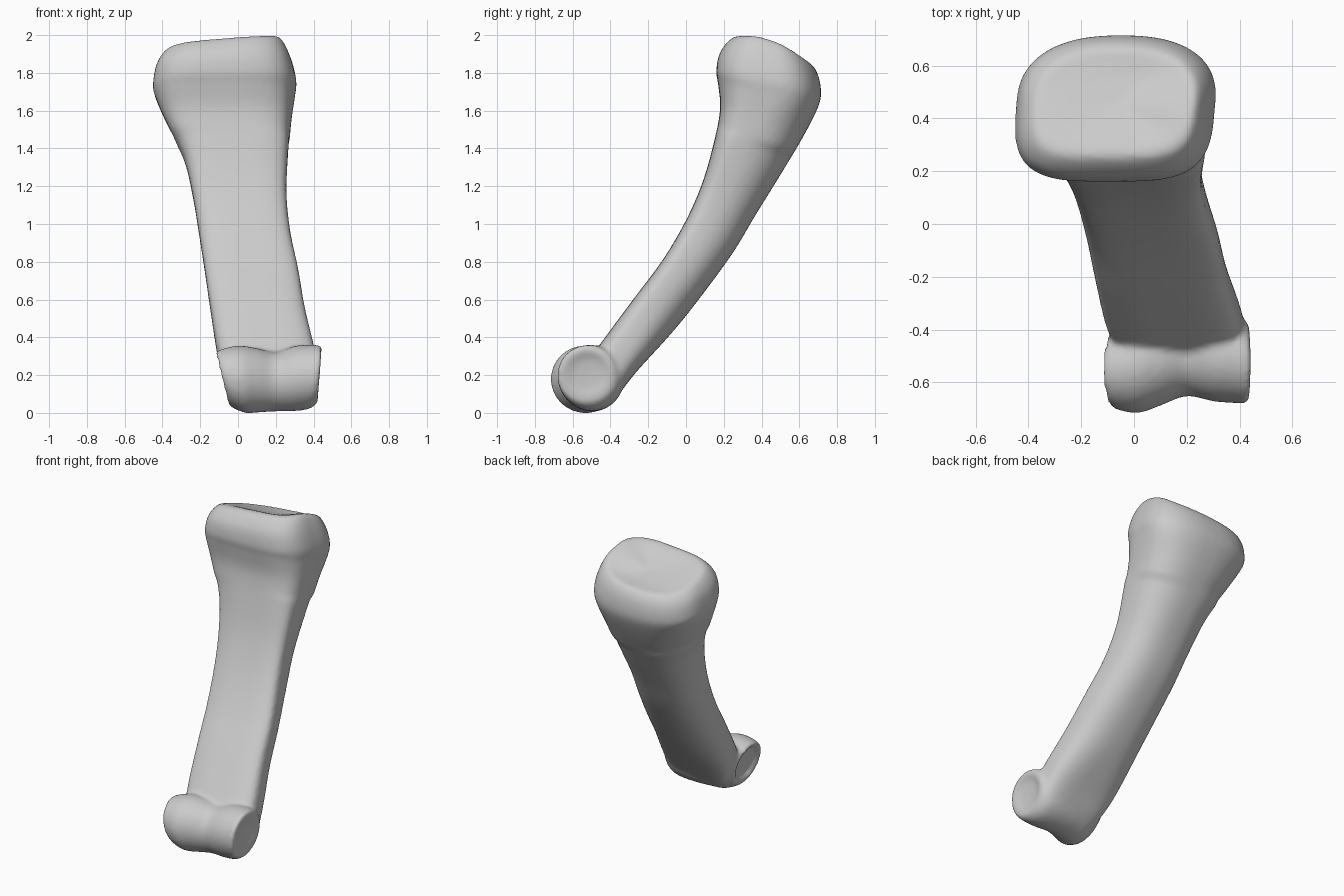
import bpy, bmesh, math

if "Cube" in bpy.data.objects:
    bpy.data.objects.remove(bpy.data.objects["Cube"])

SEG = 48

def spow(c, n):
    return math.copysign(abs(c) ** (2 / n), c)

def loft(bm, rings, start, end):
    """Skin a list of closed rings and close both ends with fans."""
    vr = [[bm.verts.new(p) for p in r] for r in rings]
    for a, b in zip(vr, vr[1:]):
        for i in range(SEG):
            j = (i + 1) % SEG
            bm.faces.new((a[i], a[j], b[j], b[i]))
    for ring, tip in ((vr[0], start), (vr[-1], end)):
        c = bm.verts.new(tip)
        for i in range(SEG):
            bm.faces.new((ring[i], ring[(i + 1) % SEG], c))

def catmull(rows, steps=5):
    """Smoothly interpolate between table rows."""
    out = []
    for i in range(len(rows) - 1):
        p = [rows[max(0, min(len(rows) - 1, i + k))] for k in (-1, 0, 1, 2)]
        for s in range(steps):
            t = s / steps
            out.append([0.5 * (2 * b + (c - a) * t + (2 * a - 5 * b + 4 * c - d) * t * t
                               + (3 * b - a - 3 * c + d) * t ** 3) for a, b, c, d in zip(*p)])
    return out + [list(rows[-1])]

def shaft_ring(fy, fz, by, bz, xl, xr, v0, n_back, tilt):
    """Section with a flat palm side and a rounded back; v0 is the widest depth."""
    pts = []
    for i in range(SEG):
        a = 2 * math.pi * i / SEG
        c, s = math.cos(a), math.sin(a)
        n = 3.6 if s < 0 else n_back
        u, v = spow(c, n), spow(s, n)
        v = v0 + v * ((1 + v0) if v < 0 else (1 - v0))
        k = (v + 1) / 2
        x = (xl + xr) / 2 + u * (xr - xl) / 2 + 0.02 * (v - v0) * (fz > 1.5)
        # the joint face leans to the left and has a raised right rim
        z = fz + (bz - fz) * k + tilt * (x + 0.4 * max(0, u) ** 2 * (1 - v * v))
        pts.append((x, fy + (by - fy) * k, z))
    return pts

def condyle_ring(x, cy, cz, r, shear):
    """Circle around the x axis, leaning with height."""
    pts = []
    for i in range(SEG):
        a = 2 * math.pi * i / SEG
        z = cz + r * math.sin(a)
        pts.append((x + shear * (z - 0.19), cy + r * math.cos(a), z))
    return pts

bm = bmesh.new()

# shaft and flared base:
# front y,z / back y,z / left x, right x / widest depth / back squareness / tilt
shaft = [
    (-.56, .17, -.44, .02, -.02, .40, 0, 4, 0),
    (-.53, .26, -.355, .10, -.055, .415, 0, 4, 0),
    (-.45, .37, -.26, .22, -.105, .41, -.1, 3.2, 0),
    (-.28, .60, -.065, .435, -.145, .355, -.3, 2.5, 0),
    (-.13, .80, .09, .63, -.175, .32, -.4, 2.4, 0),
    (-.01, 1.0, .25, .85, -.207, .277, -.4, 2.4, 0),
    (.08, 1.2, .37, 1.05, -.24, .257, -.4, 2.4, 0),
    (.14, 1.4, .50, 1.26, -.288, .264, -.35, 2.4, 0),
    (.18, 1.6, .625, 1.47, -.385, .28, -.2, 2.4, 0),
    (.17, 1.74, .70, 1.62, -.440, .30, .05, 2.4, 0),
    (.16, 1.81, .715, 1.70, -.443, .308, .1, 2.4, .02),
    (.18, 1.91, .70, 1.79, -.425, .28, .1, 2.4, .05),
    (.245, 1.985, .665, 1.845, -.38, .235, .05, 2.4, .08),
    (.30, 1.98, .62, 1.855, -.32, .19, .05, 2.4, .08),
    (.36, 1.945, .57, 1.862, -.22, .10, .05, 2.4, .06),
]
loft(bm, [shaft_ring(*r) for r in catmull(shaft)], (.18, -.50, .10), (-.05, .46, 1.89))

# grooved knuckle: x / centre y,z / radius / lean
knuckle = [
    (-.06, -.55, .19, .10, -.25),
    (-.088, -.55, .185, .130, -.25),
    (-.06, -.55, .18, .155, -.22),
    (.02, -.537, .178, .178, -.1),
    (.10, -.518, .172, .17, 0),
    (.20, -.495, .165, .157, 0),
    (.30, -.50, .182, .172, 0),
    (.38, -.508, .19, .170, .05),
    (.425, -.525, .20, .155, .08),
    (.432, -.525, .205, .125, .08),
    (.42, -.52, .205, .08, .05),
]
loft(bm, [condyle_ring(*r) for r in catmull(knuckle)], (-.06, -.55, .19), (.416, -.52, .20))
bmesh.ops.recalc_face_normals(bm, faces=bm.faces)

mesh = bpy.data.meshes.new("finger_bone")
bm.to_mesh(mesh)
bm.free()
bone = bpy.data.objects.new("finger_bone", mesh)
bpy.context.collection.objects.link(bone)

# fuse both parts into one soft surface
fuse = bone.modifiers.new("fuse", 'REMESH')
fuse.mode = 'VOXEL'
fuse.voxel_size = 0.014
fuse.use_smooth_shade = True
soft = bone.modifiers.new("soften", 'SMOOTH')
soft.factor = 0.5
soft.iterations = 6

grey = bpy.data.materials.new("bone_grey")
grey.diffuse_color = (0.6, 0.6, 0.6, 1)
grey.use_nodes = True
grey.node_tree.nodes["Principled BSDF"].inputs["Base Color"].default_value = grey.diffuse_color
mesh.materials.append(grey)
